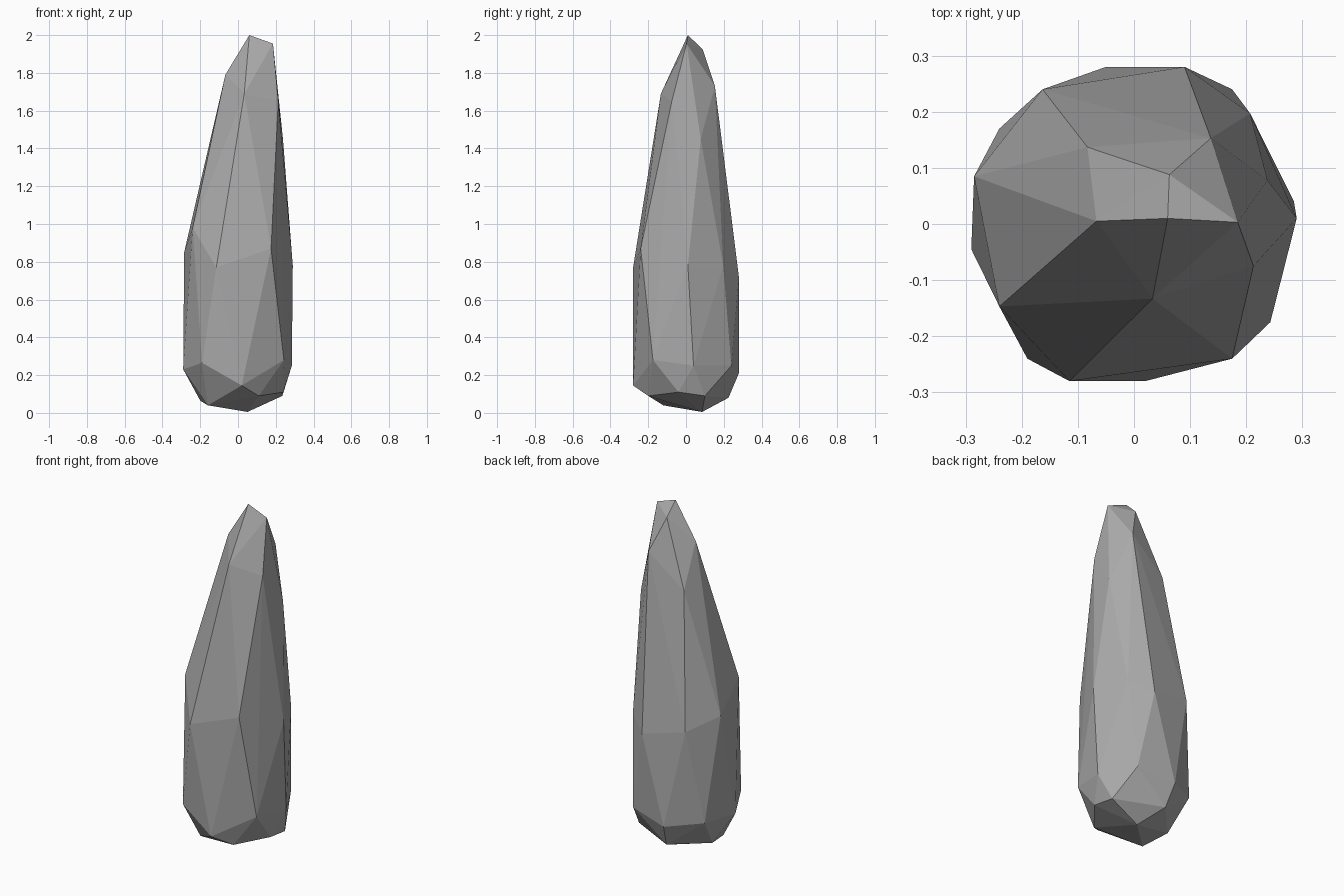
import bpy
import bmesh
from mathutils import Vector

# Remove the default object only
default_cube = bpy.data.objects.get("Cube")
if default_cube:
    bpy.data.objects.remove(default_cube, do_unlink=True)


def make_material(name, colour):
    material = bpy.data.materials.new(name)
    material.use_nodes = True
    material.diffuse_color = colour
    shader = material.node_tree.nodes["Principled BSDF"]
    shader.inputs["Base Color"].default_value = colour
    shader.inputs["Roughness"].default_value = 0.9
    return material


def faceted_stone(name, corner_rings, material, unit=0.01):
    """Wrap flat facets tightly around rings of chiselled corners."""
    bm = bmesh.new()
    for ring in corner_rings:
        for corner in ring:
            bm.verts.new(Vector(corner) * unit)
    hull = bmesh.ops.convex_hull(bm, input=bm.verts[:])
    unused = {v for v in hull["geom_interior"] + hull["geom_unused"]
              if isinstance(v, bmesh.types.BMVert)}
    bmesh.ops.delete(bm, geom=list(unused), context="VERTS")
    bmesh.ops.recalc_face_normals(bm, faces=bm.faces[:])
    for face in bm.faces:
        face.smooth = False
    mesh = bpy.data.meshes.new(name)
    bm.to_mesh(mesh)
    bm.free()
    mesh.materials.append(material)
    stone = bpy.data.objects.new(name, mesh)
    bpy.context.scene.collection.objects.link(stone)
    return stone


# Corner rings in hundredths of a unit, from the ground upwards
base = [(5, 8.5, 0.5), (-16, -12, 4), (-20, 4, 6.5), (-3, 22.5, 8),
        (23.5, 10, 9), (24, -4, 11), (11, -20, 9)]
belly = [(2, -28, 14.5), (-19, -24, 26.5), (-29, -4.5, 23), (-24, 17, 24),
         (-5, 28, 21), (17.5, 24, 25), (28.5, 4, 25), (24.3, -17.5, 28)]
waist = [(-11.5, -28, 77), (-24, -14.7, 98), (-28.5, 8.5, 85),
         (-16.3, 24, 78), (9, 28, 72), (20.7, 19.7, 78), (29, 1, 78),
         (17.5, -24, 87)]
shoulder = [(3.3, -13.3, 169), (-8.3, 13.7, 155), (13.7, 15.3, 173),
            (23.8, 7.8, 145), (21.3, -7.5, 165)]
crest = [(-6.7, 0.5, 179), (6, 1, 200), (18.5, 0.3, 195.5), (6.3, 8.8, 192.5)]

# Standing stone
stone_grey = make_material("stone grey", (0.4, 0.4, 0.4, 1.0))
faceted_stone("standing_stone", [base, belly, waist, shoulder, crest], stone_grey)
